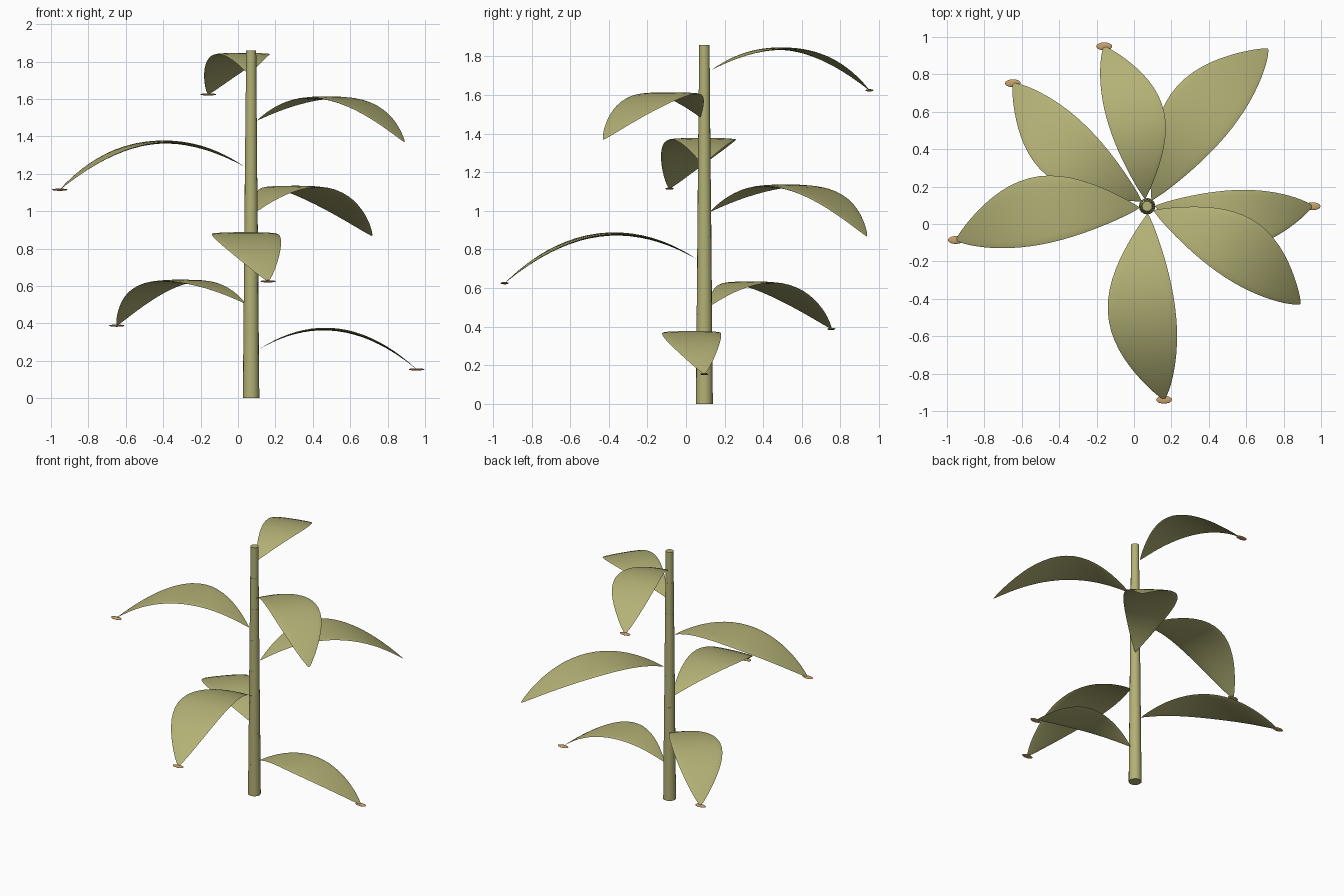
import bpy
import bmesh
from math import sin, cos, pi, radians
from mathutils import Matrix, Vector

if "Cube" in bpy.data.objects:
    bpy.data.objects.remove(bpy.data.objects["Cube"], do_unlink=True)

AXIS = Vector((0.07, 0.095, 0))     # stem position
SEGMENTS, STEM_HEIGHT = 8, 1.86
LEAVES, GOLDEN_ANGLE = 7, 137.5
BUD_LEAVES = (0, 1, 2, 4, 6)


def make_material(name, rgb):
    mat = bpy.data.materials.new(name)
    mat.use_nodes = True
    mat.diffuse_color = (*rgb, 1)
    bsdf = next(n for n in mat.node_tree.nodes if n.type == 'BSDF_PRINCIPLED')
    bsdf.inputs["Base Color"].default_value = (*rgb, 1)
    return mat


olive = make_material("olive green", (0.45, 0.44, 0.18))
tan = make_material("bud tan", (0.58, 0.36, 0.15))


def make_object(name, bm, mat):
    bmesh.ops.recalc_face_normals(bm, faces=bm.faces)
    mesh = bpy.data.meshes.new(name)
    bm.to_mesh(mesh)
    bm.free()
    mesh.materials.append(mat)
    obj = bpy.data.objects.new(name, mesh)
    bpy.context.collection.objects.link(obj)
    bpy.ops.object.select_all(action='DESELECT')
    obj.select_set(True)
    bpy.context.view_layer.objects.active = obj
    bpy.ops.object.shade_smooth_by_angle(angle=radians(40))
    return obj


def stem_segment(i):
    height = STEM_HEIGHT / SEGMENTS
    radius = 0.044 - 0.0022 * i
    bm = bmesh.new()
    bmesh.ops.create_cone(bm, cap_ends=True, segments=16, radius1=radius,
                          radius2=radius * 0.96, depth=height,
                          matrix=Matrix.Translation(AXIS + Vector((0, 0, height * (i + 0.5)))))
    make_object(f"stem_segment_{i + 1}", bm, olive)


def leaf(i):
    """Thin arched lens whose midline sways to alternating sides."""
    scale = 0.827 + 0.173 * sin(pi * i / (LEAVES - 1))
    side = -1 if i % 2 == 0 else 1
    angle = radians(GOLDEN_ANGLE * i)
    out = Vector((cos(angle), sin(angle), 0))
    across = Vector((-sin(angle), cos(angle), 0))
    root = AXIS + out * 0.04 + Vector((0, 0, 0.26 + 0.245 * i))

    def midline(t):
        rise = 0.639 * t - 0.767 * t * t
        return root + scale * (out * 1.022 * t + across * side * 0.08 * sin(pi * t)
                               + Vector((0, 0, rise)))

    bm = bmesh.new()
    stations, sides = 28, 20
    rings = []
    for k in range(1, stations):
        t = (1 - cos(pi * k / stations)) / 2
        swell = sin(pi * t ** 1.1) ** 0.8
        slope = 0.639 - 2 * 0.767 * t
        up = (Vector((0, 0, 1)) - out * slope).normalized()
        ring = []
        for j in range(sides):
            a = 2 * pi * j / sides
            offset = across * 0.185 * cos(a) + up * 0.009 * sin(a)
            ring.append(bm.verts.new(midline(t) + offset * swell * scale))
        rings.append(ring)
    for r0, r1 in zip(rings, rings[1:]):
        for j in range(sides):
            n = (j + 1) % sides
            bm.faces.new((r0[j], r0[n], r1[n], r1[j]))
    for t, ring in ((0, rings[0]), (1, rings[-1])):
        pole = bm.verts.new(midline(t))
        for j in range(sides):
            bm.faces.new((pole, ring[j], ring[(j + 1) % sides]))
    obj = make_object(f"leaf_{i + 1}", bm, olive)
    for poly in obj.data.polygons:
        poly.use_smooth = True
    return midline(1)


def bud(i, centre):
    bm = bmesh.new()
    bmesh.ops.create_uvsphere(bm, u_segments=20, v_segments=10, radius=1,
                              matrix=Matrix.Translation(centre)
                              @ Matrix.Diagonal((0.042, 0.021, 0.006, 1)))
    obj = make_object(f"leaf_tip_bud_{i + 1}", bm, tan)
    for poly in obj.data.polygons:
        poly.use_smooth = True


# Jointed stem
for i in range(SEGMENTS):
    stem_segment(i)

# Spiralling leaves, some with a flat bud at the tip
for i in range(LEAVES):
    tip = leaf(i)
    if i in BUD_LEAVES:
        bud(i, tip)
